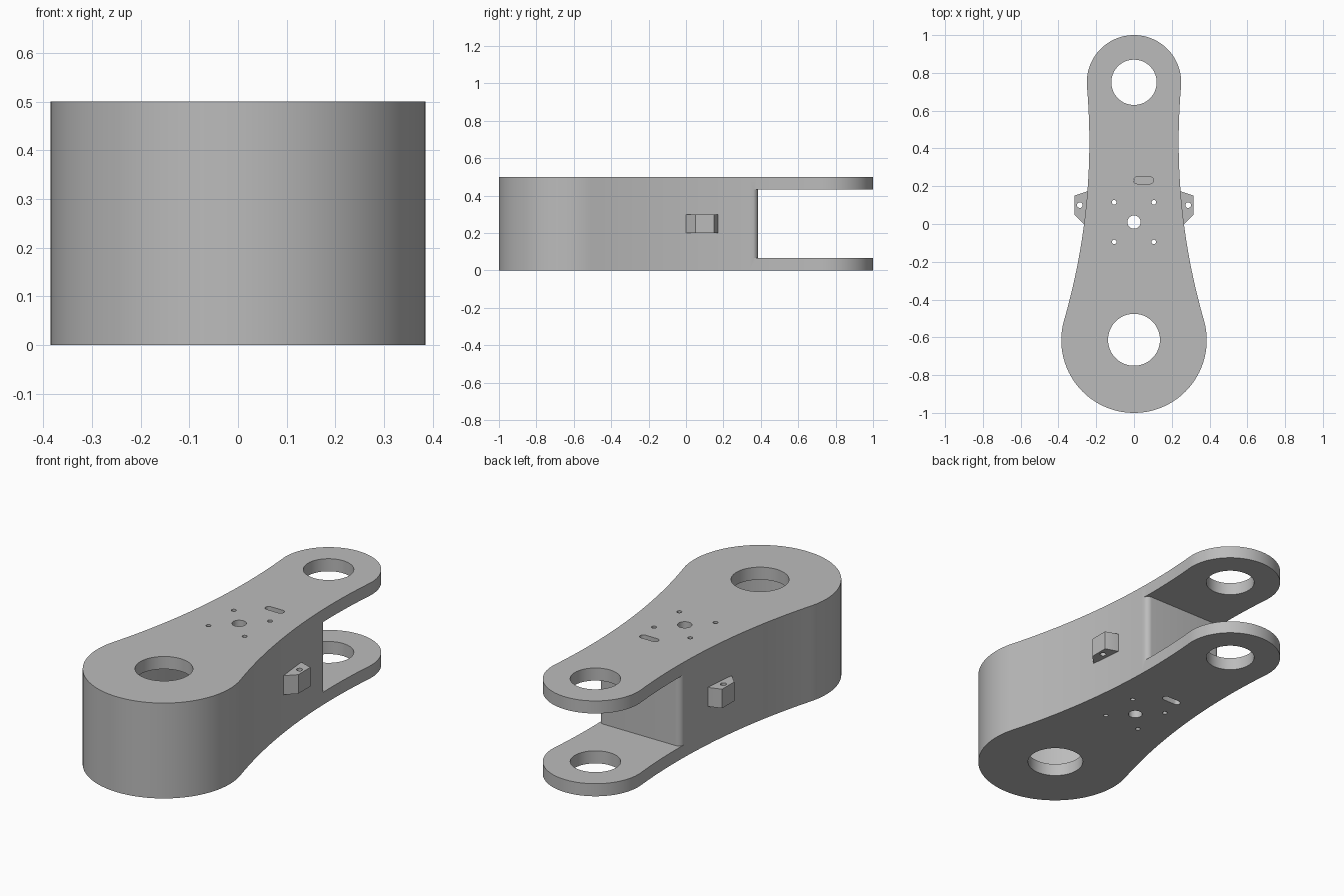
import bpy, bmesh
from math import sin, cos, pi, sqrt, atan2

cube = bpy.data.objects.get("Cube")
if cube:
    bpy.data.objects.remove(cube)

grey = bpy.data.materials.new("plain grey")
grey.use_nodes = True
colour = (0.5, 0.5, 0.5, 1)
grey.diffuse_color = colour
grey.node_tree.nodes["Principled BSDF"].inputs["Base Color"].default_value = colour

HEIGHT, PLATE = 0.5, 0.066
BIG_Y, BIG_R = -0.615, 0.385
SMALL_Y, SMALL_R = 0.75, 0.25
WAIST_R = 3.4


def arc(cx, cy, r, a0, a1, n):
    return [(cx + r * cos(a0 + (a1 - a0) * i / n),
             cy + r * sin(a0 + (a1 - a0) * i / n)) for i in range(n + 1)]


def circle(cx, cy, r, n=64):
    return arc(cx, cy, r, 0, 2 * pi, n)[:-1]


def mirrored(half):
    """Close a right-hand half profile with its mirror image."""
    return half + [(-x, y) for x, y in reversed(half) if abs(x) > 1e-5]


def arm_outline(inset=0.0):
    """Two round ends joined by concave sides tangent to both."""
    d = SMALL_Y - BIG_Y
    r1, r2 = WAIST_R + BIG_R, WAIST_R + SMALL_R
    a = (r1 * r1 - r2 * r2 + d * d) / (2 * d)
    cx, cy = sqrt(r1 * r1 - a * a), BIG_Y + a
    t1, t2 = atan2(a, cx), atan2(cy - SMALL_Y, cx)
    half = arc(0, BIG_Y, BIG_R - inset, -pi / 2, t1, 40)
    half += arc(cx, cy, WAIST_R + inset, pi + t1, pi + t2, 32)[1:]
    half += arc(0, SMALL_Y, SMALL_R - inset, t2, pi / 2, 32)[1:]
    return mirrored(half)


def prism(name, profile, z0, z1):
    bm = bmesh.new()
    face = bm.faces.new([bm.verts.new((x, y, z0)) for x, y in profile])
    top = bmesh.ops.extrude_face_region(bm, geom=[face])["geom"]
    bmesh.ops.translate(bm, vec=(0, 0, z1 - z0),
                        verts=[v for v in top if isinstance(v, bmesh.types.BMVert)])
    bmesh.ops.recalc_face_normals(bm, faces=bm.faces)
    mesh = bpy.data.meshes.new(name)
    bm.to_mesh(mesh)
    bm.free()
    mesh.materials.append(grey)
    obj = bpy.data.objects.new(name, mesh)
    bpy.context.collection.objects.link(obj)
    return obj


def cut(target, cutters):
    """Subtract each cutter, bake the result and discard the cutters."""
    for cutter in cutters:
        cutter.hide_render = True
        mod = target.modifiers.new("cut", "BOOLEAN")
        mod.operation, mod.solver, mod.object = "DIFFERENCE", "EXACT", cutter
    bpy.context.view_layer.update()
    graph = bpy.context.evaluated_depsgraph_get()
    target_mesh = bpy.data.meshes.new_from_object(target.evaluated_get(graph))
    target.modifiers.clear()
    target.data = target_mesh
    for cutter in cutters:
        bpy.data.objects.remove(cutter)


def smooth(obj):
    bpy.ops.object.select_all(action="DESELECT")
    obj.select_set(True)
    bpy.context.view_layer.objects.active = obj
    bpy.ops.object.shade_smooth_by_angle(angle=0.5)


# Main arm, hollow inside and forked at the back
arm = prism("arm_body", arm_outline(), 0, HEIGHT)
low, high = PLATE, HEIGHT - PLATE

# Fork opening with rounded corners on the end wall
gap = [(0, 0.385)] + arc(0.207, 0.354, 0.031, pi / 2, 0, 8) + [(0.6, 0.354), (0.6, 1.2)]
cutters = [prism("fork_gap", mirrored(gap), low, high)]

# Inner cavity, stopping short of the fork wall
cavity_profile = []
for x, y in arm_outline(0.06):
    if y < 0.32:
        cavity_profile.append((x, y))
cutters.append(prism("cavity", cavity_profile, low, high))

# Bearing holes, centre hole and four bolt holes through both plates
holes = [(0, -0.613, 0.1375), (0, SMALL_Y, 0.12), (0, 0.01, 0.035)]
holes += [(sx * 0.105, 0.01 + sy * 0.105, 0.012) for sx in (-1, 1) for sy in (-1, 1)]
for x, y, r in holes:
    cutters.append(prism("hole", circle(x, y, r, 64 if r > 0.1 else 24), -0.1, 0.6))

# One slot in each plate, on opposite sides of the middle
for side, z0, z1 in ((1, high - 0.02, 0.6), (-1, -0.1, low + 0.02)):
    x = side * 0.051
    slot = arc(x + 0.035, 0.231, 0.018, -pi / 2, pi / 2, 10)
    slot += arc(x - 0.035, 0.231, 0.018, pi / 2, 1.5 * pi, 10)
    cutters.append(prism("slot", slot, z0, z1))
cut(arm, cutters)
smooth(arm)

# Side lugs with a small vertical hole
for name, s in (("left_lug", 1), ("right_lug", -1)):
    shape = [(0.235, 0), (0.265, 0), (0.315, 0.05), (0.315, 0.15), (0.25, 0.172), (0.235, 0.172)]
    lug = prism(name, [(s * x, y) for x, y in shape], 0.2, 0.3)
    cut(lug, [prism("lug_hole", circle(s * 0.287, 0.1, 0.015, 20), 0.1, 0.4)])
    smooth(lug)
